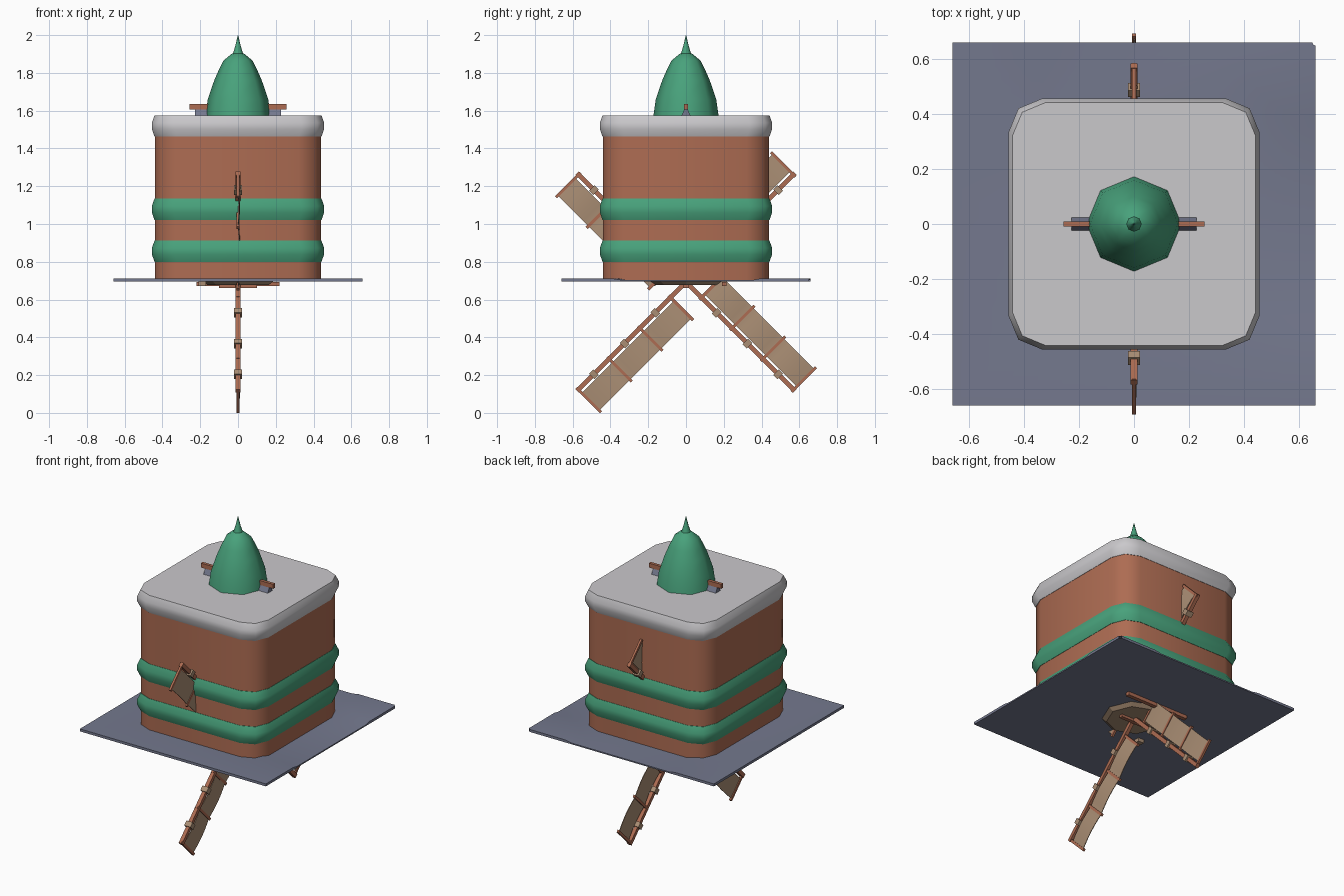
import bpy, bmesh
from math import sin, cos, pi, radians
from mathutils import Matrix, Vector

cube = bpy.data.objects.get("Cube")
if cube:
    bpy.data.objects.remove(cube, do_unlink=True)


def material(name, rgb):
    m = bpy.data.materials.new(name)
    m.use_nodes = True
    m.diffuse_color = (*rgb, 1)
    m.node_tree.nodes["Principled BSDF"].inputs["Base Color"].default_value = (*rgb, 1)
    return m


BROWN = material("terracotta", (0.42, 0.15, 0.085))
GREEN = material("green", (0.065, 0.36, 0.2))
WHITE = material("pale_grey", (0.59, 0.58, 0.6))
SLATE = material("slate", (0.175, 0.19, 0.27))
TAN = material("canvas", (0.4, 0.27, 0.175))


def finish(name, bm, mat, angle=None):
    bmesh.ops.recalc_face_normals(bm, faces=bm.faces)
    me = bpy.data.meshes.new(name)
    bm.to_mesh(me)
    bm.free()
    me.materials.append(mat)
    ob = bpy.data.objects.new(name, me)
    bpy.context.collection.objects.link(ob)
    if angle:
        bpy.ops.object.select_all(action='DESELECT')
        ob.select_set(True)
        bpy.context.view_layer.objects.active = ob
        bpy.ops.object.shade_smooth_by_angle(angle=radians(angle))
    return ob


def stack(name, rings, mat, angle=None):
    """Bridge closed rings of points and cap both ends."""
    bm = bmesh.new()
    vs = [[bm.verts.new(p) for p in r] for r in rings]
    n = len(rings[0])
    for a, b in zip(vs, vs[1:]):
        for i in range(n):
            j = (i + 1) % n
            bm.faces.new((a[i], a[j], b[j], b[i]))
    bm.faces.new(vs[0])
    bm.faces.new(vs[-1])
    return finish(name, bm, mat, angle)


def rounded_square(half, z, radius=0.12, seg=2):
    c = half - radius
    pts = []
    for q, (sx, sy) in enumerate(((1, 1), (-1, 1), (-1, -1), (1, -1))):
        for i in range(seg + 1):
            t = (q + i / seg) * pi / 2
            pts.append((sx * c + radius * cos(t), sy * c + radius * sin(t), z))
    return pts


def circle(r, z, n=8):
    return [(r * cos(2 * pi * i / n), r * sin(2 * pi * i / n), z) for i in range(n)]


def box(bm, lo, hi, frame=Matrix()):
    lo, hi = Vector(lo), Vector(hi)
    m = frame @ Matrix.Translation((lo + hi) / 2) @ Matrix.Diagonal((*(hi - lo), 1))
    bmesh.ops.create_cube(bm, size=1, matrix=m)


# Square plate with a shallow curved road sweeping around one corner
S, LOW, MID, TOP = 0.66, 0.695, 0.703, 0.711
bm = bmesh.new()
columns = []
STEPS = 32
for i in range(STEPS + 1):
    t = i / STEPS * pi / 2
    edge = 2 * S / max(cos(t), sin(t))
    profile = [(0.01, TOP), (0.27, TOP), (0.31, MID), (1.0, MID), (1.045, TOP),
               (edge, TOP), (edge, LOW), (0.01, LOW)]
    columns.append([bm.verts.new((S - r * cos(t), S - r * sin(t), z)) for r, z in profile])
for a, b in zip(columns, columns[1:]):
    for k in range(len(a) - 1):
        bm.faces.new((a[k], a[k + 1], b[k + 1], b[k]))
bm.faces.new(columns[0])
bm.faces.new(columns[-1])
finish("road_plate", bm, SLATE, 25)

# Tower, bands and roof slab
stack("tower", [rounded_square(0.44, z) for z in (0.7, 1.47)], BROWN, 50)


def band(name, z0, z1, mat):
    h = z1 - z0
    rings = [rounded_square(w, z0 + f * h) for w, f in
             ((0.442, 0), (0.456, 0.35), (0.456, 0.65), (0.442, 1))]
    stack(name, rings, mat, 50)


band("lower_band", 0.8, 0.912, GREEN)
band("upper_band", 1.02, 1.135, GREEN)
band("roof_slab", 1.463, 1.575, WHITE)

# Dome and spire
stack("dome", [circle(r, z) for r, z in
      ((0.173, 1.57), (0.16, 1.66), (0.126, 1.76), (0.1, 1.82),
       (0.077, 1.865), (0.035, 1.9), (0.005, 1.91))], GREEN, 50)
stack("spire", [circle(r, z) for r, z in
      ((0.028, 1.9), (0.015, 1.94), (0.001, 2.0))], GREEN, 50)

# Roof beam on a tapered curb
bm = bmesh.new()
box(bm, (-0.257, -0.01, 1.606), (0.257, 0.01, 1.634))
finish("roof_beam", bm, BROWN)
stack("beam_curb", [[(x, -0.026, 1.57), (x, 0.026, 1.57), (x, 0.008, 1.608), (x, -0.008, 1.608)]
                    for x in (-0.228, 0.228)], SLATE)

# Four sails around a hub on the x axis: local y runs along the arm, z across it
HUB = Matrix.Translation((0, 0, 0.692))
BARS = [0.115, 0.345, 0.575, 0.805]
for q, name in enumerate(("back_upper", "front_upper", "front_lower", "back_lower")):
    frame = HUB @ Matrix.Rotation(pi / 4 + q * pi / 2, 4, 'X')
    bm = bmesh.new()
    box(bm, (-0.012, 0, -0.012), (0.012, 0.815, 0.012), frame)
    for u in BARS:
        box(bm, (-0.007, u - 0.008, -0.015), (0.007, u + 0.008, 0.168), frame)
    finish(name + "_sail_frame", bm, BROWN)

    bm = bmesh.new()
    for a, b in zip(BARS, BARS[1:]):
        m = (a + b) / 2
        box(bm, (-0.022, m - 0.016, -0.02), (0.022, m + 0.016, 0.02), frame)
    finish(name + "_sail_collars", bm, TAN)

    # Cloth bellies out a little between the bars
    rings = []
    for i in range(19):
        f = i / 18
        u = BARS[0] + f * (BARS[-1] - BARS[0])
        x = 0.008 * abs(sin(3 * pi * f))
        rings.append([frame @ Vector((x + dx, u, v)) for dx, v in
                      ((-0.002, 0.024), (0.002, 0.024), (0.002, 0.156), (-0.002, 0.156))])
    stack(name + "_sail_cloth", rings, TAN, 40)

# Flat fittings under the plate
bm = bmesh.new()
box(bm, (-0.22, 0.19, 0.672), (0.22, 0.215, 0.694))
box(bm, (-0.1, -0.012, 0.66), (0.1, 0.012, 0.68))
finish("underside_bars", bm, BROWN)
stack("underside_pad", [circle(r, z) for r, z in ((0.16, 0.676), (0.19, 0.697))], TAN)
bm = bmesh.new()
for y in (0.0, -0.18):
    box(bm, (-0.21, y - 0.018, 0.672), (-0.17, y + 0.018, 0.698))
finish("underside_collars", bm, TAN)
